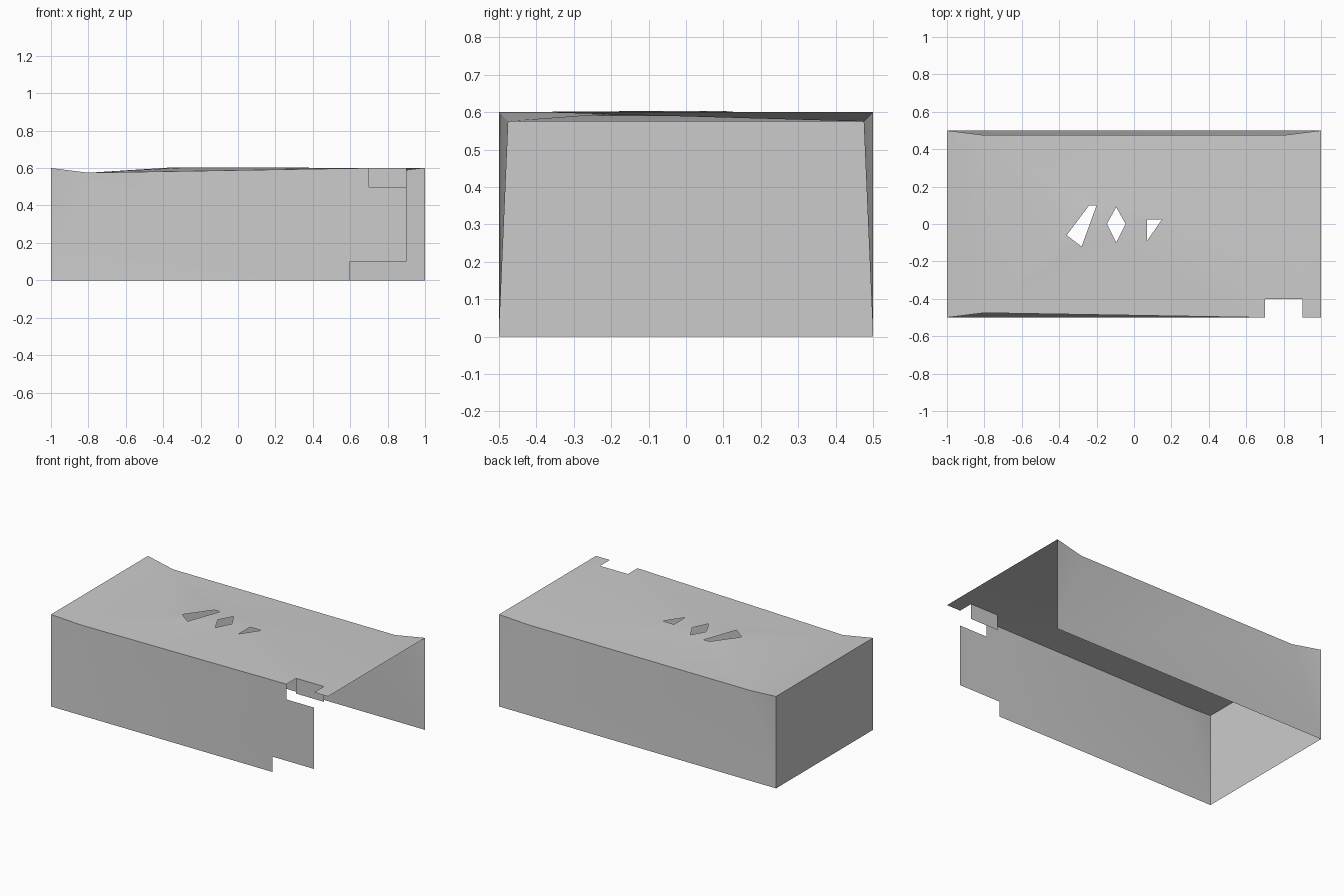
import bpy
import bmesh
from mathutils import Vector

cube = bpy.data.objects.get("Cube")
if cube:
    bpy.data.objects.remove(cube, do_unlink=True)

# Single plain grey for the sheet metal
grey = bpy.data.materials.new("light_grey")
grey.use_nodes = True
colour = (0.6, 0.6, 0.6, 1)
grey.diffuse_color = colour
grey.node_tree.nodes["Principled BSDF"].inputs["Base Color"].default_value = colour

L, W, H = 1.0, 0.5, 0.6          # half length, half width, height
DX, DY, DZ = 0.8, 0.475, 0.575   # pulled-in rim points


def sheet(name, outward, outline, holes=()):
    """Thin panel filled between an outline and optional holes."""
    bm = bmesh.new()
    edges = []
    for loop in (outline, *holes):
        verts = [bm.verts.new(p) for p in loop]
        edges += [bm.edges.new((a, b)) for a, b in zip(verts, verts[1:] + verts[:1])]
    normal = Vector(outward)
    bmesh.ops.triangle_fill(bm, edges=edges, use_beauty=True, normal=normal)
    bm.normal_update()
    for f in bm.faces:
        if f.normal.dot(normal) < 0:
            f.normal_flip()
        f.smooth = True
    mesh = bpy.data.meshes.new(name)
    bm.to_mesh(mesh)
    bm.free()
    mesh.materials.append(grey)
    obj = bpy.data.objects.new(name, mesh)
    bpy.context.collection.objects.link(obj)
    return obj


# Shared rim points
front_rim = [(-L, -W, H), (-DX, -DY, DZ), (0.7, -W, H)]
back_rim = [(L, W, H), (DX, DY, DZ), (-DX, DY, DZ), (-L, W, H)]

# Top panel with a corner notch and three cut openings
notch = [(0.7, -0.4, H), (0.9, -0.4, H), (0.9, -W, H), (L, -W, H)]
openings = [
    [(-0.24, 0.1), (-0.2, 0.1), (-0.28, -0.12), (-0.36, -0.06)],
    [(-0.145, 0), (-0.095, 0.09), (-0.045, 0), (-0.095, -0.1)],
    [(0.07, 0.025), (0.15, 0.025), (0.07, -0.09)],
]
sheet("top_panel", (0, 0, 1), front_rim + notch + back_rim,
      [[(x, y, 0.603) for x, y in hole] for hole in openings])

# Front panel with stepped free end
steps = [(0.7, 0.5), (0.9, 0.5), (0.9, 0.1), (0.6, 0.1), (0.6, 0), (-L, 0)]
sheet("front_panel", (0, -1, 0), front_rim + [(x, -W, z) for x, z in steps])

# Back panel and closed end
sheet("back_panel", (0, 1, 0), back_rim + [(-L, W, 0), (L, W, 0)])
sheet("end_panel", (-1, 0, 0),
      [(-L, -W, 0), (-L, W, 0), (-L, W, H), (-L, -W, H)])

# Small folded tab behind the notch
sheet("notch_tab", (0, -1, 0),
      [(0.7, -0.4, 0.5), (0.9, -0.4, 0.5), (0.9, -0.4, H), (0.7, -0.4, H)])
